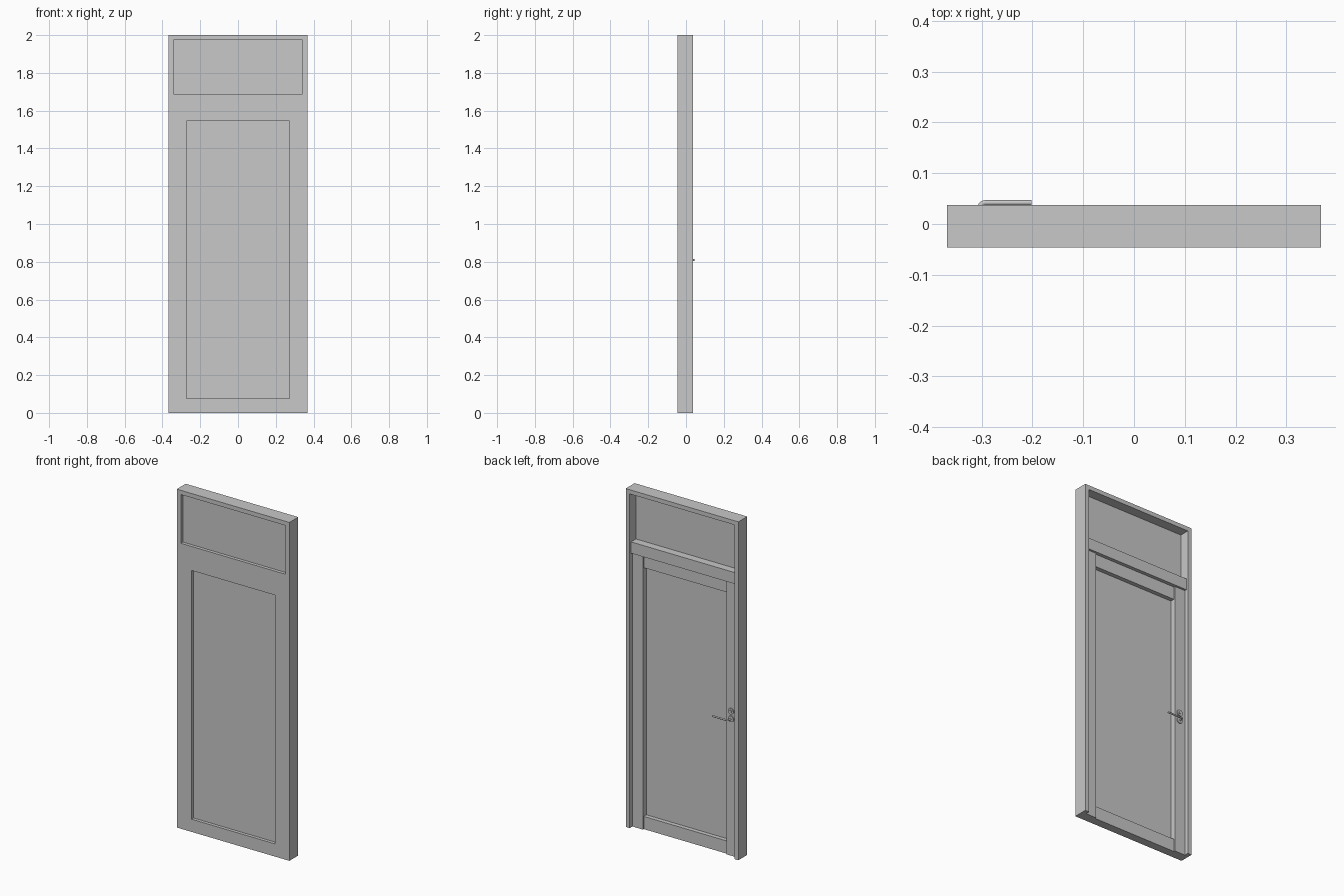
import bpy
import math
from mathutils import Vector

cube = bpy.data.objects.get("Cube")
if cube:
    bpy.data.objects.remove(cube, do_unlink=True)

grey = bpy.data.materials.new("plain_grey")
grey.use_nodes = True
grey.diffuse_color = (0.58, 0.58, 0.58, 1)
grey.node_tree.nodes["Principled BSDF"].inputs["Base Color"].default_value = grey.diffuse_color

HALF, JAMB, PANEL = 0.368, 0.342, 0.273     # half widths: outside, opening, door panel
FRONT, BACK = -0.046, 0.037                 # faces of the outer frame
STILE_Y, RAIL_Y, BAR_Y = 0.012, 0.004, 0.025
PANEL_LOW, PANEL_TOP = 0.075, 1.545
BAR_LOW, BAR_TOP = 1.62, 1.687
HANDLE_X, HANDLE_Z = -0.304, 0.81


def box(name, x, y, z):
    """Box spanning the given (low, high) ranges."""
    bpy.ops.mesh.primitive_cube_add(size=1)
    ob = bpy.context.object
    ob.name = name
    ranges = (x, y, z)
    for v in ob.data.vertices:
        v.co = Vector([r[0] if c < 0 else r[1] for c, r in zip(v.co, ranges)])
    ob.data.materials.append(grey)
    return ob


def disc(name, z, radius, y0, y1):
    """Short round part standing off the back of the door."""
    bpy.ops.mesh.primitive_cylinder_add(
        vertices=24, radius=radius, depth=y1 - y0,
        location=(HANDLE_X, (y0 + y1) / 2, z), rotation=(math.pi / 2, 0, 0))
    ob = bpy.context.object
    ob.name = name
    ob.data.materials.append(grey)
    bpy.ops.object.shade_smooth_by_angle()
    return ob


# Outer frame and door stiles, one of each per side
for side, s in (("left", 1), ("right", -1)):
    box(side + "_jamb", sorted((s * JAMB, s * HALF)), (FRONT, BACK), (0, 2))
    box(side + "_stile", sorted((s * PANEL, s * JAMB)), (FRONT, STILE_Y), (0, BAR_LOW))
box("frame_head", (-JAMB, JAMB), (FRONT, BACK), (1.975, 2))

# Transom bar, with door rails under it
box("transom_bar", (-JAMB, JAMB), (FRONT, BAR_Y), (BAR_LOW, BAR_TOP))
box("top_rail", (-PANEL, PANEL), (FRONT, RAIL_Y), (PANEL_TOP, BAR_LOW))
box("bottom_rail", (-PANEL, PANEL), (FRONT, RAIL_Y), (0, PANEL_LOW))

# Recessed panes
box("door_panel", (-PANEL, PANEL), (-0.027, -0.021), (PANEL_LOW, PANEL_TOP))
box("transom_pane", (-JAMB, JAMB), (-0.027, -0.021), (BAR_TOP, 1.975))

# Lock and handle plates
disc("handle_rose", HANDLE_Z, 0.018, STILE_Y, STILE_Y + 0.006)
disc("lock_rose", HANDLE_Z + 0.045, 0.018, STILE_Y, STILE_Y + 0.006)
disc("lock_cylinder", HANDLE_Z + 0.045, 0.008, STILE_Y, STILE_Y + 0.01)

# Lever swept along a bent path
curve = bpy.data.curves.new("handle_lever", "CURVE")
curve.dimensions = "3D"
curve.bevel_depth = 0.005
curve.bevel_resolution = 3
curve.use_fill_caps = True
path = curve.splines.new("POLY")
bend = 0.012
points = [(HANDLE_X, STILE_Y)]
for i in range(6):
    a = i / 5 * math.pi / 2
    points.append((HANDLE_X + bend * (1 - math.cos(a)), 0.03 + bend * math.sin(a)))
points.append((-0.202, 0.042))
path.points.add(len(points) - 1)
for p, (x, y) in zip(path.points, points):
    p.co = (x, y, HANDLE_Z, 1)
curve.materials.append(grey)
lever = bpy.data.objects.new("handle_lever", curve)
bpy.context.collection.objects.link(lever)
